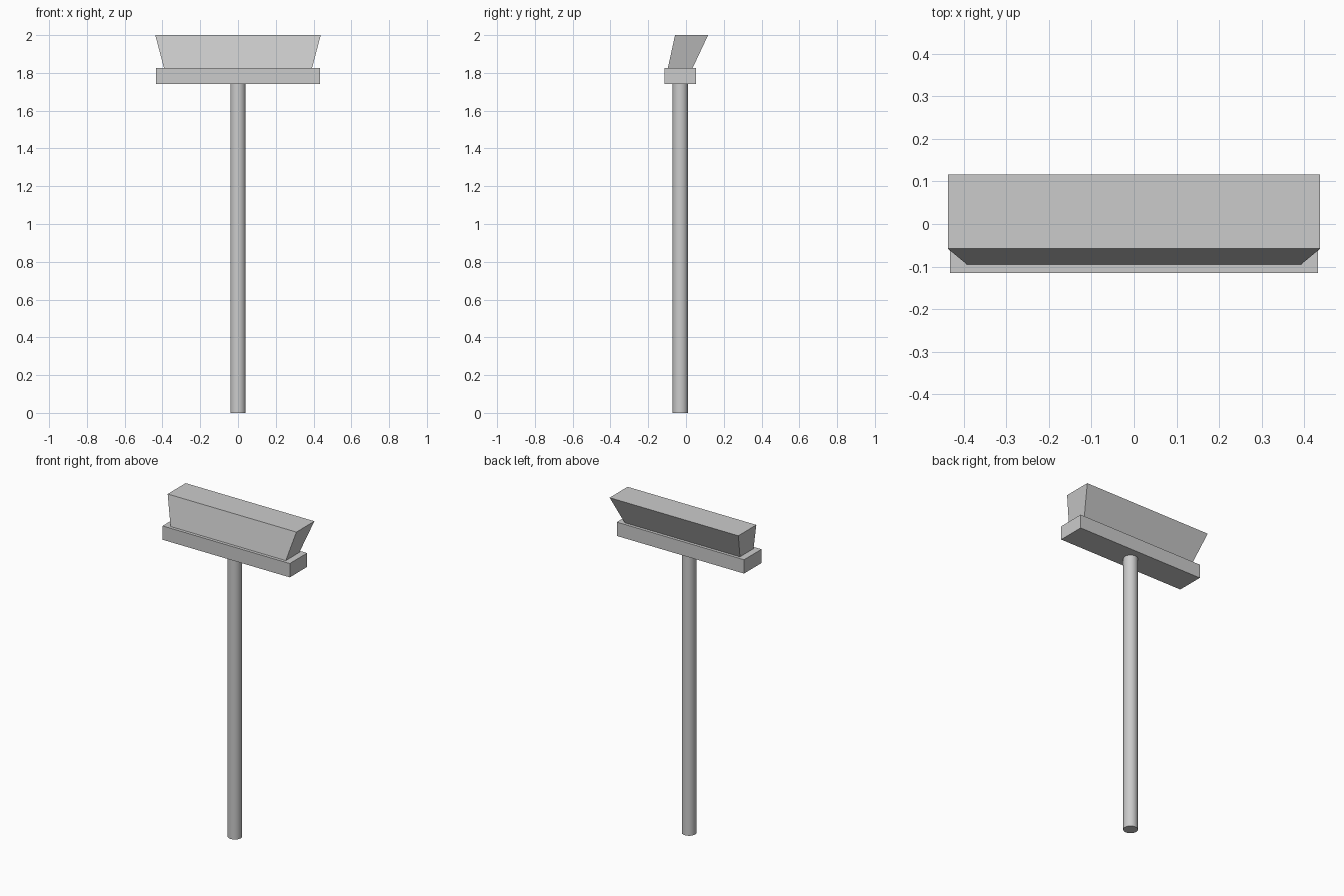
import bpy
import bmesh
from math import radians

if "Cube" in bpy.data.objects:
    bpy.data.objects.remove(bpy.data.objects["Cube"])

CY = -0.03  # depth centre of the handle and head block


def prism(name, z0, half0, y0, z1, half1, y1):
    """Six-sided solid between two rectangles; half = half width, y = (front, back)."""
    bm = bmesh.new()
    rings = []
    for z, h, (front, back) in ((z0, half0, y0), (z1, half1, y1)):
        corners = ((-h, front), (h, front), (h, back), (-h, back))
        rings.append([bm.verts.new((x, y, z)) for x, y in corners])
    low, high = rings
    bm.faces.new(low[::-1])
    bm.faces.new(high)
    for i in range(4):
        j = (i + 1) % 4
        bm.faces.new((low[i], low[j], high[j], high[i]))
    mesh = bpy.data.meshes.new(name)
    bm.to_mesh(mesh)
    bm.free()
    obj = bpy.data.objects.new(name, mesh)
    bpy.context.collection.objects.link(obj)
    return obj


# Long round handle
bpy.ops.mesh.primitive_cylinder_add(vertices=24, radius=0.041, depth=1.742,
                                    location=(0, CY, 0.871))
bpy.context.object.name = "handle"
bpy.ops.object.shade_smooth_by_angle(angle=radians(30))

# Flat block holding the bristles
prism("head_block", 1.742, 0.433, (-0.115, 0.054), 1.827, 0.433, (-0.115, 0.054))

# Bristles: flared outward and swept to the back
prism("bristles", 1.826, 0.392, (-0.096, 0.035), 2.0, 0.438, (-0.058, 0.117))
